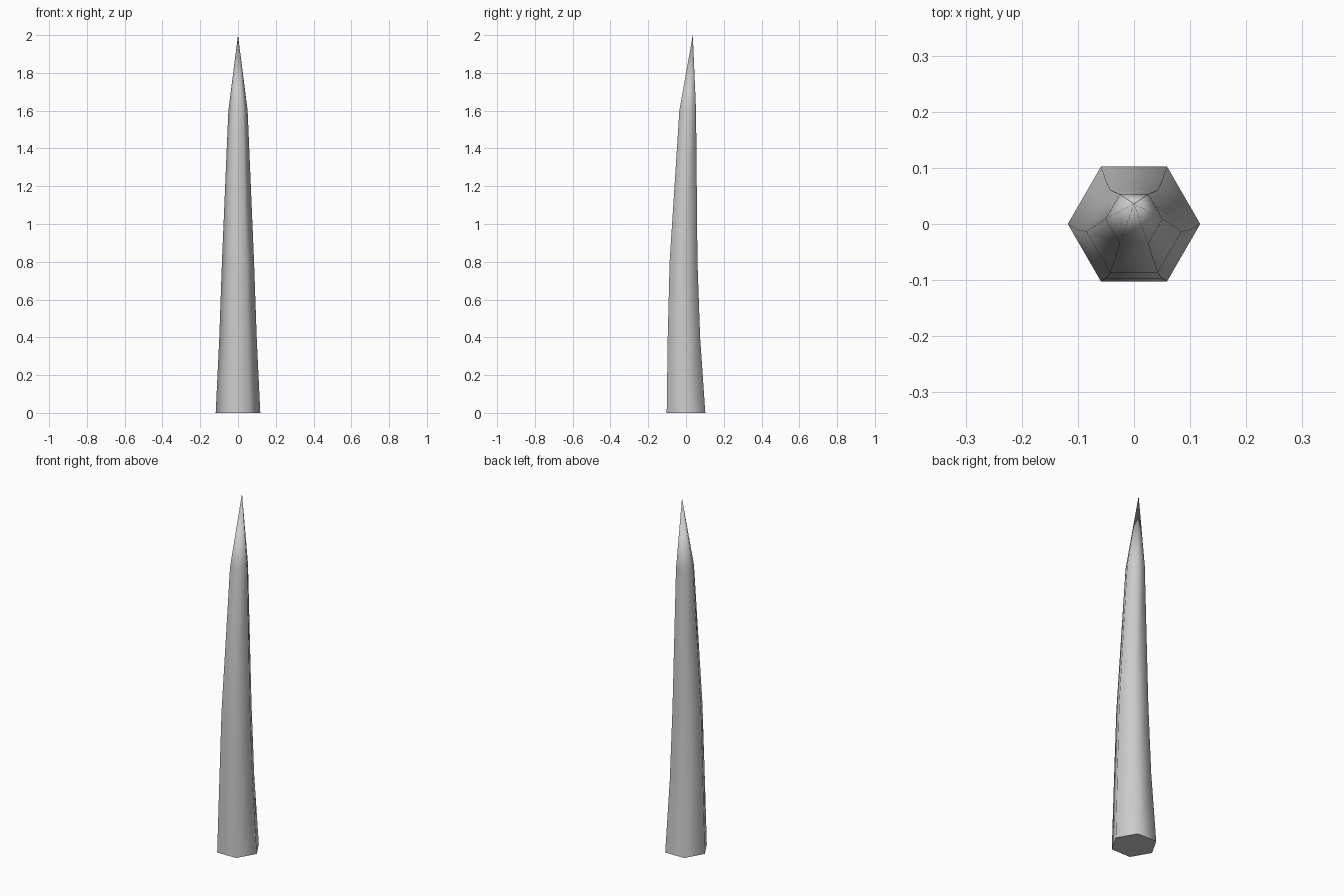
import bpy, bmesh, math

old = bpy.data.objects.get("Cube")
if old:
    bpy.data.objects.remove(old)

SIDES = 6
# Rings of the spike: height, radius, lean along y
RINGS = [(0.0, 0.118, 0.0), (0.4, 0.099, -0.011), (0.8, 0.085, -0.013), (1.6, 0.051, 0.009)]
TIP = (0, 0.036, 2.0)

# Plain grey material
mat = bpy.data.materials.new("plain grey")
mat.use_nodes = True
grey = (0.6, 0.6, 0.6, 1)
mat.diffuse_color = grey
mat.node_tree.nodes["Principled BSDF"].inputs["Base Color"].default_value = grey

# Six-sided tapering body
bm = bmesh.new()
rings = []
for z, r, cy in RINGS:
    angles = [2 * math.pi * i / SIDES for i in range(SIDES)]
    rings.append([bm.verts.new((r * math.cos(a), cy + r * math.sin(a), z)) for a in angles])
for low, high in zip(rings, rings[1:]):
    for i in range(SIDES):
        j = (i + 1) % SIDES
        bm.faces.new((low[i], low[j], high[j], high[i]))

# Pointed tip and flat base
tip = bm.verts.new(TIP)
for i in range(SIDES):
    bm.faces.new((rings[-1][i], rings[-1][(i + 1) % SIDES], tip))
bm.faces.new(rings[0][::-1])
bmesh.ops.recalc_face_normals(bm, faces=bm.faces)

mesh = bpy.data.meshes.new("spike")
bm.to_mesh(mesh)
bm.free()
mesh.materials.append(mat)
spike = bpy.data.objects.new("spike", mesh)
bpy.context.collection.objects.link(spike)

# Smooth sides, crisp base edge
bpy.ops.object.select_all(action="DESELECT")
spike.select_set(True)
bpy.context.view_layer.objects.active = spike
bpy.ops.object.shade_smooth_by_angle(angle=math.radians(65))
